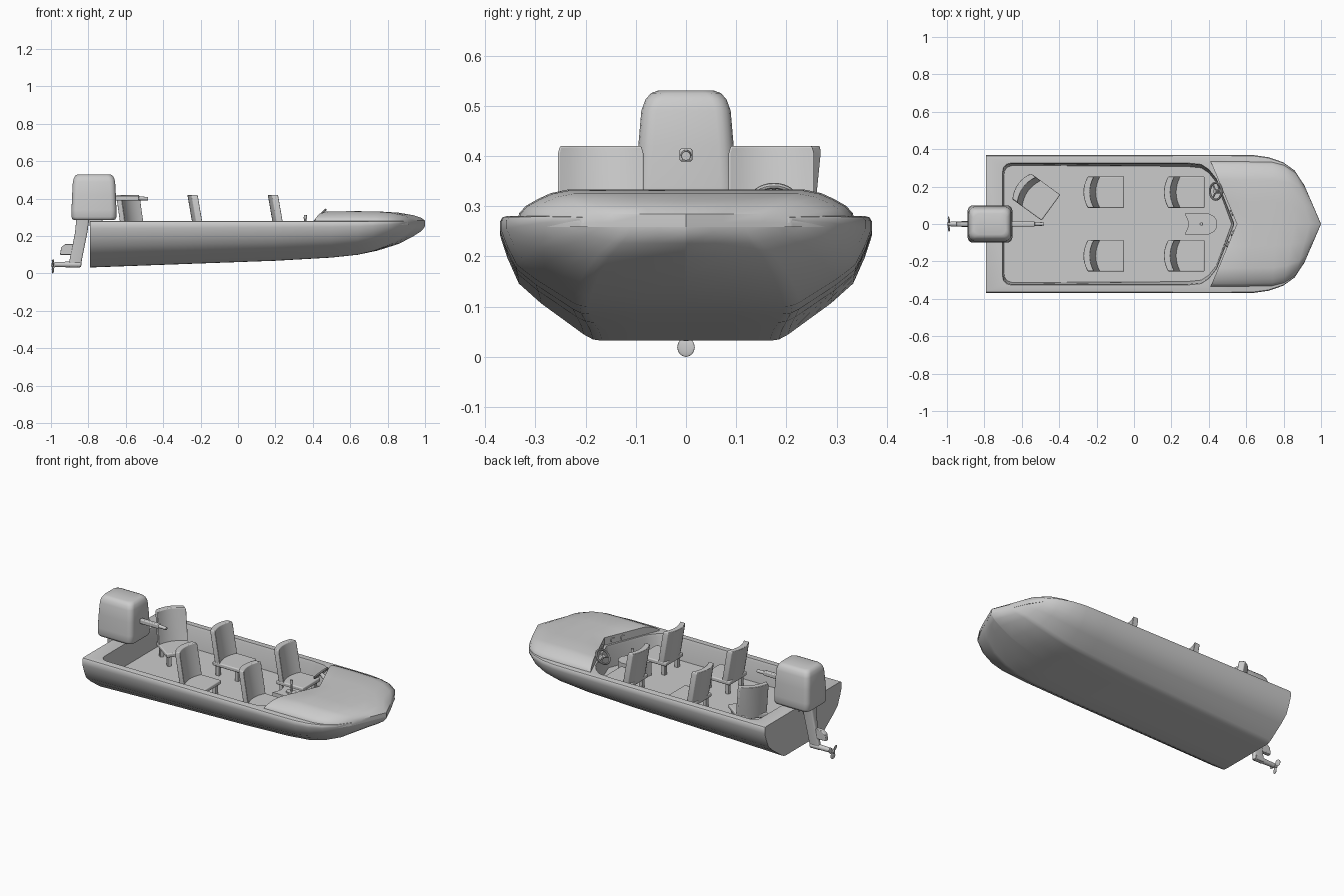
import bpy, bmesh, math
from mathutils import Vector, Matrix

if "Cube" in bpy.data.objects:
    bpy.data.objects.remove(bpy.data.objects["Cube"])

ID = Matrix.Identity(4)


def finish(ob, M=ID, bevel=0, angle=35):
    ob.matrix_world = M
    if bevel:
        b = ob.modifiers.new("bevel", 'BEVEL')
        b.width, b.segments, b.limit_method = bevel, 3, 'ANGLE'
    bpy.ops.object.select_all(action='DESELECT')
    ob.select_set(True)
    bpy.context.view_layer.objects.active = ob
    bpy.ops.object.shade_smooth_by_angle(angle=math.radians(angle))
    return ob


def loft(name, rings, M=ID, bevel=0, angle=35):
    """Bridge closed rings of even length; ends are capped with strips pairing i and n-1-i."""
    bm = bmesh.new()
    vs = [[bm.verts.new(p) for p in r] for r in rings]
    n = len(vs[0])
    for a, b in zip(vs, vs[1:]):
        for i in range(n):
            j = (i + 1) % n
            bm.faces.new((a[i], a[j], b[j], b[i]))
    for r in (vs[0], vs[-1]):
        for i in range(n // 2 - 1):
            bm.faces.new((r[i], r[i + 1], r[n - 2 - i], r[n - 1 - i]))
    bmesh.ops.recalc_face_normals(bm, faces=bm.faces)
    me = bpy.data.meshes.new(name)
    bm.to_mesh(me)
    bm.free()
    ob = bpy.data.objects.new(name, me)
    bpy.context.collection.objects.link(ob)
    return finish(ob, M, bevel, angle)


def rrect(cx, cy, hx, hy, r, z, n=4):
    pts = []
    for k, (sx, sy) in enumerate(((1, 1), (-1, 1), (-1, -1), (1, -1))):
        for i in range(n + 1):
            a = math.pi / 2 * (k + i / n)
            pts.append((cx + sx * (hx - r) + r * math.cos(a),
                        cy + sy * (hy - r) + r * math.sin(a), z))
    return pts


def box(name, c, s, M=ID, bevel=0.005):
    x, y, z = c
    h = [v / 2 for v in s]
    q = [(x + h[0], y + h[1]), (x - h[0], y + h[1]), (x - h[0], y - h[1]), (x + h[0], y - h[1])]
    return loft(name, [[(*p, z + k) for p in q] for k in (-h[2], h[2])], M, bevel)


def tube(name, p, q, r1, r2, n=16):
    p, q = Vector(p), Vector(q)
    rot = (q - p).to_track_quat('Z', 'Y')
    return loft(name, [[c + rot @ Vector((r * math.cos(2 * math.pi * i / n),
                                          r * math.sin(2 * math.pi * i / n), 0))
                        for i in range(n)] for c, r in ((p, r1), (q, r2))])


def mirrored(half):
    return half + [(x, -y, z) for x, y, z in reversed(half)]


# Hull: normalised section swept over (x, half width, keel z, top z, fullness, bow sweep)
section = [(.008, 0), (.25, 0), (.45, 0), (.50, .01), (.55, .05), (.66, .17), (.78, .30), (.90, .46),
           (.96, .66), (1, .84), (1, .95), (.985, .99), (.96, 1)]
stations = [(-.79, .37, .032, .28, 0, 0), (-.3, .37, .05, .28, .03, 0), (.2, .37, .068, .28, .08, 0),
            (.5, .37, .085, .28, .13, 0), (.64, .368, .10, .28, .15, 0), (.745, .357, .122, .28, .15, .07),
            (.86, .33, .158, .28, .15, .19), (.94, .285, .20, .28, .15, .28),
            (.98, .24, .226, .279, .15, .38), (.999, .212, .248, .278, .15, .43),
            (1, .21, .263, .267, .15, .43)]


def hull_ring(x, w, b, t, f, vee):
    ys = [w * (y + f * (1 - y) if y > .4 else y) for y, v in section]
    return mirrored([(x - vee * y, y, b + (t - b) * s[1]) for y, s in zip(ys, section)])


hull = loft("hull", [hull_ring(*s) for s in stations])


# Cockpit hollow
def well(x0, wr, wf, tip, z):
    return mirrored([(x0, wr - .05, z), (x0 + .005, wr - .025, z), (x0 + .02, wr - .008, z),
                     (x0 + .045, wr, z), (.28, wf, z), (.36, wf - .008, z), (.40, wf - .035, z),
                     (.44, wf - .085, z), (tip, .006, z)])


cutter = loft("cockpit_cutter", [well(-.695, .313, .308, .52, .15),
                                 well(-.70, .322, .322, .53, .265), well(-.705, .33, .33, .535, .29)])
cut = hull.modifiers.new("cockpit", 'BOOLEAN')
cut.operation, cut.solver, cut.object = 'DIFFERENCE', 'EXACT', cutter
bpy.context.view_layer.objects.active = hull
bpy.ops.object.modifier_apply(modifier="cockpit")
bpy.data.objects.remove(cutter)
finish(hull)

# Raised foredeck with a V-shaped rear edge and swept bow
dome = [(1, 0), (.99, .3), (.95, .52), (.88, .72), (.80, .9), (.70, 1), (.35, 1), (0, 1)]
dome = dome + [(-y, v) for y, v in reversed(dome[:-1])]


def deck_ring(x, w, top, vee=0, base=.265):
    up = [(x - vee * abs(w * y), w * y, base + (top - base) * v) for y, v in dome]
    return up + [(px, py, base - .006) for px, py, pz in reversed(up)]


loft("foredeck", [deck_ring(.55, .336, .326, .42), deck_ring(.565, .336, .331, .40),
                  deck_ring(.64, .336, .333, .18), deck_ring(.76, .333, .331, .06),
                  deck_ring(.86, .318, .325, .19), deck_ring(.94, .279, .311, .28),
                  deck_ring(.98, .238, .297, .38), deck_ring(.999, .213, .284, .43),
                  deck_ring(1, .21, .268, .43)])

# Dashboard gauges on the rear face of the deck
for y in (.06, -.05, -.11):
    c = Vector((.55 - .42 * abs(y), y, .30))
    n = Vector((-.923, -.385 if y > 0 else .385, 0))
    tube("gauge", c + n * -.01, c + n * .006, .015, .014)

# Steering wheel, spokes and column
wc = Vector((.437, .175, .308))
ax = Vector((-.72, 0, .69)).normalized()
rot = ax.to_track_quat('Z', 'Y')
bpy.ops.mesh.primitive_torus_add(major_radius=.045, minor_radius=.006, major_segments=32,
                                 minor_segments=8, location=wc, rotation=rot.to_euler())
wheel = bpy.context.object
wheel.name = "steering_wheel"
finish(wheel, wheel.matrix_basis.copy())
for k in range(3):
    a = 2 * math.pi * k / 3 + math.pi / 2
    tube("wheel_spoke", wc, wc + rot @ Vector((.044 * math.cos(a), .044 * math.sin(a), 0)), .005, .004, 8)
tube("steering_column", wc + ax * .008, wc - ax * .075, .011, .014)

# Centre console with notched rear edge, gear lever
cols = [(.055, .272, .40), (.04, .278, .43), (.015, .289, .445)]
cols = cols + [(-y, a, b) for y, a, b in reversed(cols)]
loft("console", [[(a, y, .145), (b, y, .145), (b, y, .235), (a, y, .235)] for y, a, b in cols])
loft("lever_base", [[(.36 + .032 * math.cos(i * math.pi / 10), .022 * math.sin(i * math.pi / 10), z)
                     for i in range(20)] for z in (.23, .243)])
tube("gear_lever", (.36, 0, .235), (.36, 0, .30), .006, .006, 10)
tube("lever_knob", (.36, 0, .293), (.36, 0, .312), .009, .008, 12)


# Seats: curved reclined back, pad, four legs
def seat(x, y, turn=0):
    M = Matrix.Translation((x, y, 0)) @ Matrix.Rotation(math.radians(turn), 4, 'Z')
    rings = []
    for z, lean, w in ((.212, .036, .083), (.26, .028, .085), (.405, .003, .085), (.42, 0, .081)):
        ys = [w * (i / 4 - 1) for i in range(9)]
        back = [(-.108 + lean + .022 * (v / w) ** 2, v, z) for v in ys]
        rings.append(back + [(px + .034, v, z) for px, v, _ in reversed(back)])
    loft("seat_back", rings, M, .004)
    box("seat_pad", (.02, 0, .222), (.18, .17, .024), M, .006)
    for lx in (-.045, .085):
        for ly in (-.062, .062):
            box("seat_leg", (lx, ly, .181), (.022, .022, .07), M, .002)


for sx in (-.163, .267):
    for sy in (-.17, .17):
        seat(sx, sy)
seat(-.533, .152, -36)

# Outboard motor: cowl, leg, clamp
loft("motor_cowl", [rrect(-.77, 0, hx, hy, r, z) for hx, hy, r, z in (
    (.105, .085, .025, .285), (.115, .095, .03, .289), (.12, .10, .03, .302), (.12, .10, .03, .34),
    (.117, .095, .03, .42), (.113, .089, .03, .49), (.107, .081, .03, .512),
    (.098, .07, .03, .525), (.085, .056, .03, .53))], angle=50)
loft("motor_leg", [rrect(cx, 0, hx, hy, .009, z) for cx, hx, hy, z in (
    (-.828, .035, .03, .31), (-.838, .033, .02, .22), (-.868, .033, .014, .07),
    (-.872, .033, .011, .035))])
box("transom_clamp", (-.76, 0, .272), (.07, .09, .04))

# Lower gear case, anti-ventilation fin, propeller
tube("gear_case", (-.845, 0, .048), (-.98, 0, .048), .017, .013)
fin = [(-.952, .10), (-.945, .14), (-.922, .158), (-.85, .158), (-.86, .125), (-.87, .10)]
loft("motor_fin", [[(x, y, z) for x, z in fin] for y in (-.013, .013)], bevel=.004)
tube("propeller_hub", (-.978, 0, .045), (-1.0, 0, .045), .013, .008)
for k in range(3):
    bpy.ops.mesh.primitive_uv_sphere_add(segments=16, ring_count=8, radius=1)
    blade = bpy.context.object
    blade.name = "propeller_blade"
    M = (Matrix.Translation((-.99, 0, .045)) @ Matrix.Rotation(math.pi + k * 2 * math.pi / 3, 4, 'X')
         @ Matrix.Translation((0, 0, .026)) @ Matrix.Rotation(.25, 4, 'Z')
         @ Matrix.Diagonal((.004, .018, .019, 1)))
    finish(blade, M)

# Tiller arm and grip
box("tiller_arm", (-.60, 0, .402), (.14, .026, .026))
tube("tiller_grip", (-.54, 0, .402), (-.482, 0, .40), .011, .009)
